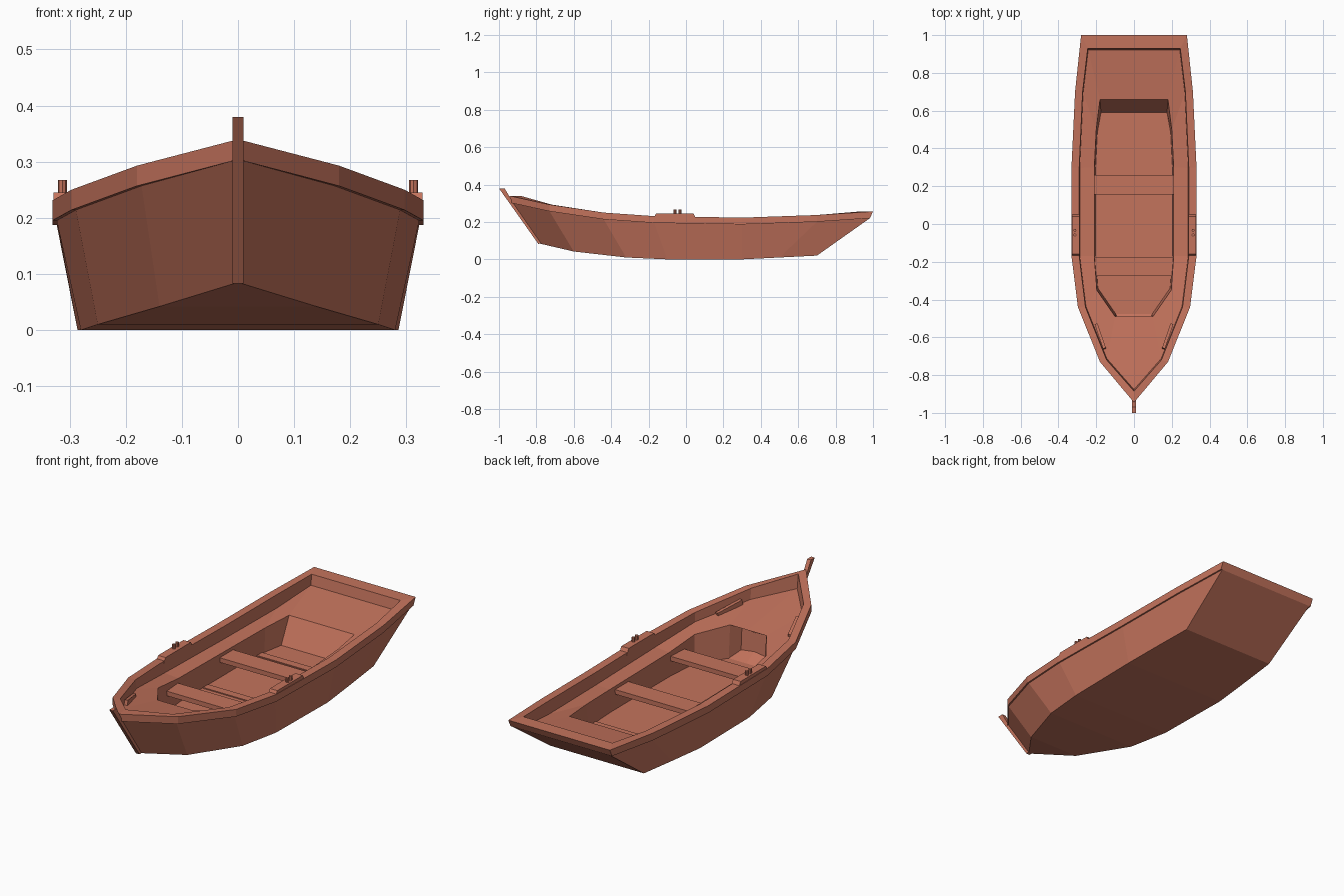
import bpy, bmesh, math
from mathutils import Vector

if "Cube" in bpy.data.objects:
    bpy.data.objects.remove(bpy.data.objects["Cube"])

mat = bpy.data.materials.new("terracotta wood")
mat.diffuse_color = (0.55, 0.172, 0.108, 1)
mat.use_nodes = True
mat.node_tree.nodes["Principled BSDF"].inputs["Base Color"].default_value = mat.diffuse_color


def finish(name, bm):
    bmesh.ops.recalc_face_normals(bm, faces=bm.faces)
    me = bpy.data.meshes.new(name)
    bm.to_mesh(me)
    bm.free()
    me.materials.append(mat)
    ob = bpy.data.objects.new(name, me)
    bpy.context.collection.objects.link(ob)
    return ob


def prism(name, profile, x0, x1):
    """Extrude a (y, z) profile along x."""
    bm = bmesh.new()
    a = [bm.verts.new((x0, y, z)) for y, z in profile]
    b = [bm.verts.new((x1, y, z)) for y, z in profile]
    bm.faces.new(a)
    bm.faces.new(b)
    n = len(a)
    for i in range(n):
        bm.faces.new((a[i], a[(i + 1) % n], b[(i + 1) % n], b[i]))
    return finish(name, bm)


def box(name, x, y, z):
    return prism(name, [(y[0], z[0]), (y[1], z[0]), (y[1], z[1]), (y[0], z[1])], *x)


# Half outlines from bow to stern corner: plan positions and heights
top_z = [.34, .293, .25, .231, .223, .237, .256]
outer = [(0, -.945), (.18, -.73), (.297, -.44), (.331, -.17), (.331, .3), (.312, .7), (.28, 1)]
inner = [(0, -.885), (.145, -.72), (.257, -.44), (.29, -.17), (.29, .3), (.272, .7), (.245, .93)]
deck_z = [.27, .24, .205, .172, .162, .172, .205]
bottom = [(0, -.785, .085), (.14, -.6, .042), (.25, -.32, .01), (.28, -.1, 0),
          (.286, .3, 0), (.273, .5, .01), (.258, .7, .02)]
opening = [(0, -.49, .21), (.1, -.49, .21), (.197, -.35, .19), (.21, -.17, .166),
           (.21, .3, .16), (.2, .5, .165), (.18, .66, .172)]


def rim_bottom(shrink):
    return [(max(x - shrink, 0), y + (shrink if i == 0 else 0) - (.017 if i == 6 else 0), z - .036)
            for i, ((x, y), z) in enumerate(zip(outer, top_z))]


rings = [
    bottom,
    rim_bottom(.008),
    rim_bottom(0),
    [(x, y, z) for (x, y), z in zip(outer, top_z)],
    [(x, y, z) for (x, y), z in zip(inner, top_z)],
    [(x * .99, y * .99, z) for (x, y), z in zip(inner, deck_z)],
    opening,
    [(x * .97, y * .97 if y < .6 else .59, .05) for x, y, z in opening],
]

# Hull, gunwale rim, side deck and well as one shell of bridged rings
bm = bmesh.new()
loops = []
for half in rings:
    full = half + [(-x, y, z) for x, y, z in reversed(half[1:])]
    loops.append([bm.verts.new(p) for p in full])
n = len(loops[0])
for a, b in zip(loops, loops[1:]):
    for i in range(n):
        j = (i + 1) % n
        bm.faces.new((a[i], a[j], b[j], b[i]))
# bottom planks and floor in strips across the boat
for lp in (loops[0], loops[-1]):
    bm.faces.new((lp[0], lp[1], lp[-1]))
    for i in range(1, 6):
        bm.faces.new((lp[i], lp[i + 1], lp[-i - 1], lp[-i]))
bmesh.ops.recalc_face_normals(bm, faces=bm.faces)
# locker recess in the bow wall of the well
wall = [f for f in bm.faces
        if all(abs(v.co.x) < .11 and -.5 < v.co.y < -.46 for v in f.verts)
        and abs(f.normal.y) > .7]
bmesh.ops.inset_region(bm, faces=wall, thickness=.035, depth=0)
bmesh.ops.translate(bm, verts=list({v for f in wall for v in f.verts}), vec=(0, -.06, 0))
finish("hull", bm)

# Stem post
prism("stem_post", [(-.79, .083), (-1, .38), (-.97, .38), (-.935, .32), (-.765, .085)], -.01, .01)

# Seats across the well and low floor ribs
for y0, y1 in ((-.275, -.175), (.155, .26)):
    box("seat", (-.213, .213), (y0, y1), (.122, .145))
for y0 in (.01, .43):
    box("floor_rib", (-.2, .2), (y0, y0 + .04), (.045, .055))

for s in (-1, 1):
    # Oarlock pads on the rim
    prism("oarlock_pad", [(-.175, .218), (-.16, .245), (.04, .245), (.055, .216)],
          s * .288, s * .329)
    # Thole pins
    for y in (-.058, -.033):
        bm = bmesh.new()
        bmesh.ops.create_cone(bm, cap_ends=True, segments=8, radius1=.008, radius2=.008, depth=.03)
        bmesh.ops.translate(bm, verts=bm.verts, vec=(s * .313, y, .252))
        finish("thole_pin", bm)
    # Grab rails on the fore deck
    rail = box("bow_rail", (-.008, .008), (-.07, .07), (-.012, .012))
    rail.location = (s * .178, -.595, .232)
    rail.rotation_euler = (math.radians(-12), 0, s * math.radians(-19))
